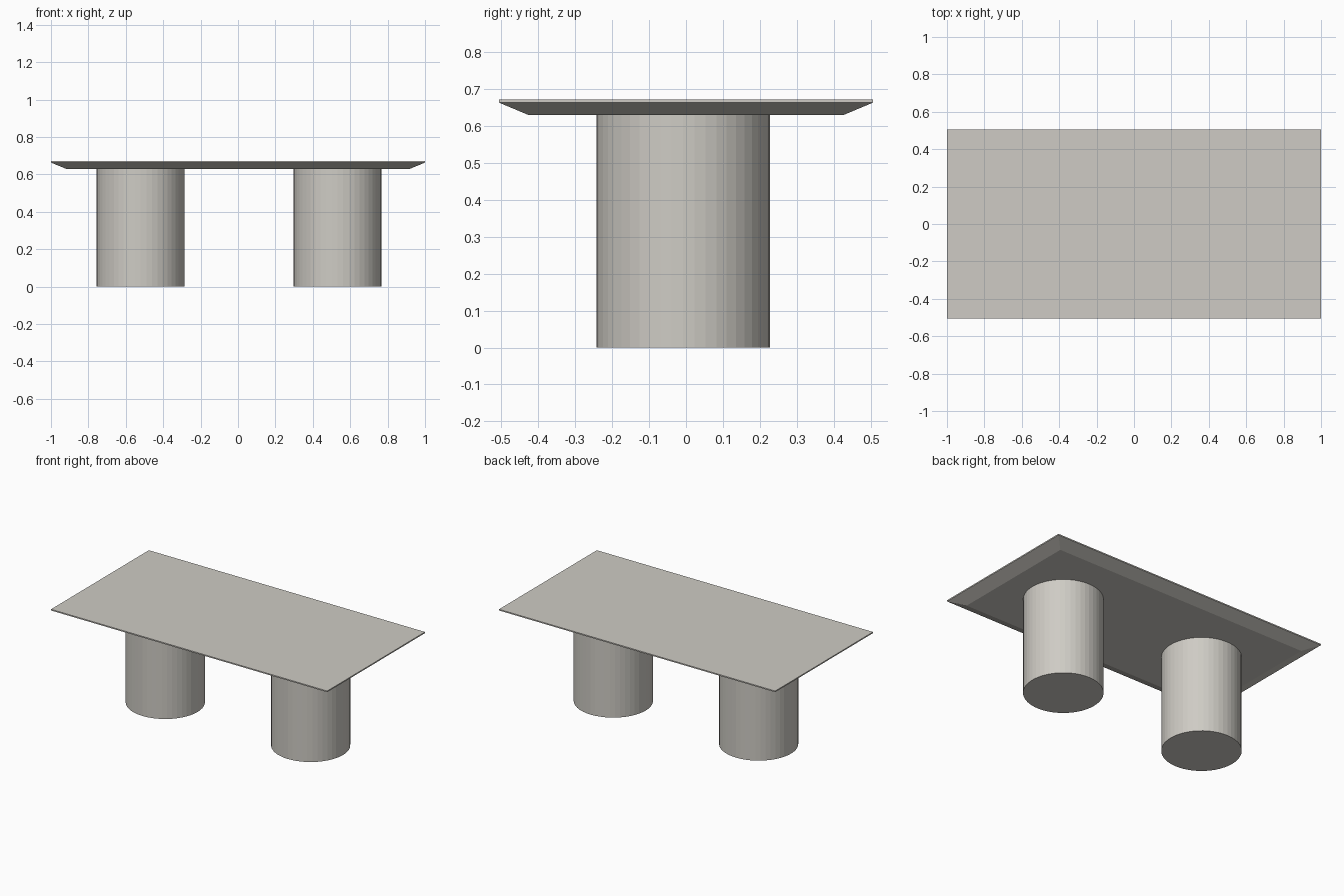
import bpy, bmesh, math

if "Cube" in bpy.data.objects:
    bpy.data.objects.remove(bpy.data.objects["Cube"])

# one stone colour
stone = bpy.data.materials.new("warm_grey_stone")
stone.diffuse_color = (0.62, 0.60, 0.555, 1)
stone.use_nodes = True
stone.node_tree.nodes["Principled BSDF"].inputs["Base Color"].default_value = stone.diffuse_color


def add_object(name, bm):
    bmesh.ops.recalc_face_normals(bm, faces=bm.faces)
    mesh = bpy.data.meshes.new(name)
    bm.to_mesh(mesh)
    bm.free()
    mesh.materials.append(stone)
    obj = bpy.data.objects.new(name, mesh)
    bpy.context.collection.objects.link(obj)
    return obj


# table top: thin rim with a wide chamfer on the underside
bm = bmesh.new()
levels = [(0.918, 0.425, 0.629), (1.0, 0.506, 0.663), (1.0, 0.506, 0.671)]
rings = [[bm.verts.new((sx * w, sy * d, z))
          for sx, sy in ((-1, -1), (1, -1), (1, 1), (-1, 1))]
         for w, d, z in levels]
for low, high in zip(rings, rings[1:]):
    for i in range(4):
        j = (i + 1) % 4
        bm.faces.new((low[i], low[j], high[j], high[i]))
bm.faces.new(rings[0][::-1])
bm.faces.new(rings[-1])
add_object("table_top", bm)

# two drum legs, flat-faceted
height = 0.629
for name, x in (("left_leg", -0.521), ("right_leg", 0.532)):
    bm = bmesh.new()
    bmesh.ops.create_cone(bm, cap_ends=True, segments=48,
                          radius1=0.235, radius2=0.235, depth=height)
    leg = add_object(name, bm)
    leg.location = (x, -0.008, height / 2)
